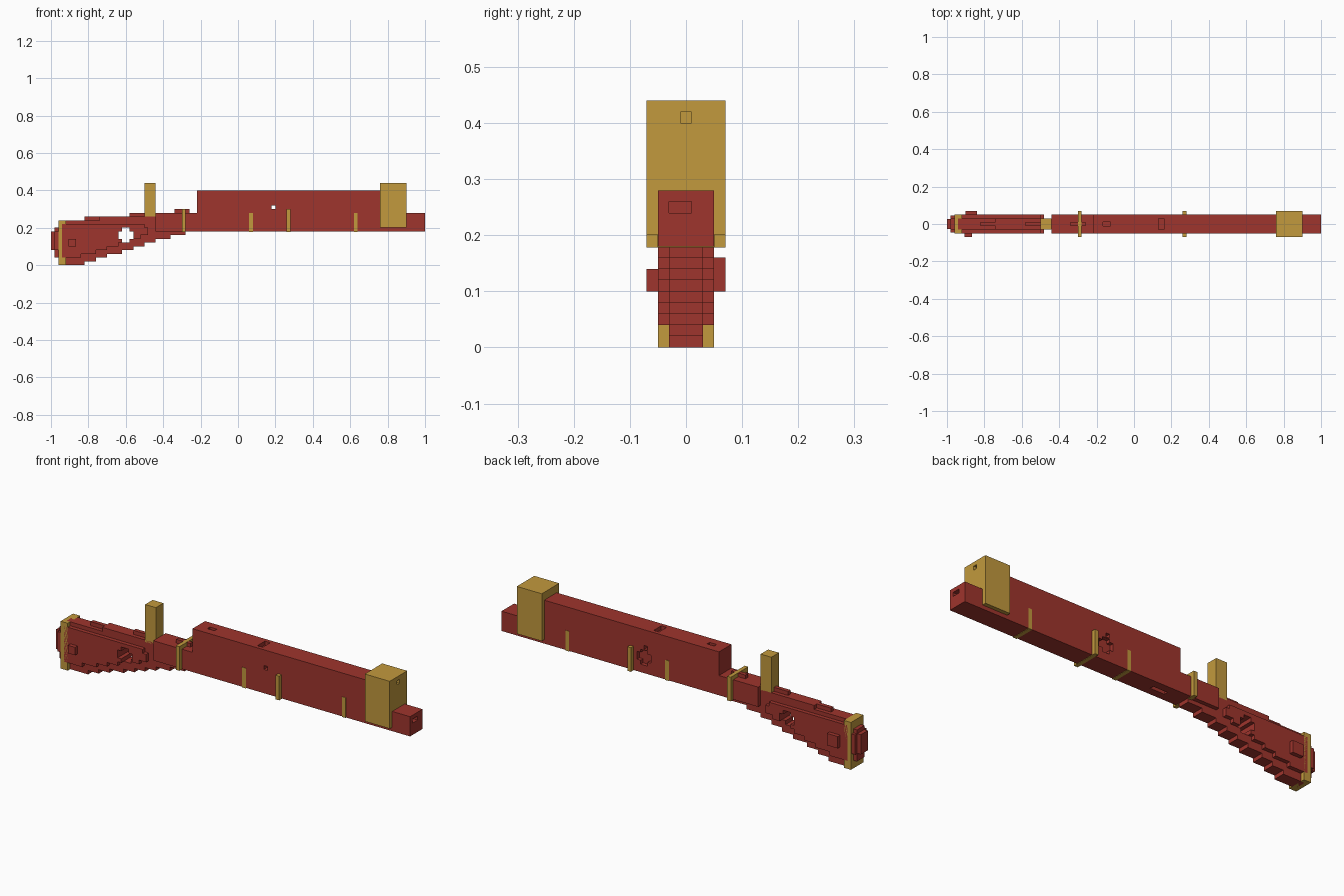
import bpy, bmesh
from mathutils import Vector

cube = bpy.data.objects.get("Cube")
if cube:
    bpy.data.objects.remove(cube, do_unlink=True)


def material(name, rgb):
    m = bpy.data.materials.new(name)
    m.use_nodes = True
    m.diffuse_color = (*rgb, 1)
    bsdf = next(n for n in m.node_tree.nodes if n.type == 'BSDF_PRINCIPLED')
    bsdf.inputs["Base Color"].default_value = (*rgb, 1)
    bsdf.inputs["Roughness"].default_value = 0.8
    return m


RED = material("red wood", (0.345, 0.035, 0.026))
GOLD = material("gold metal", (0.54, 0.32, 0.047))


def prism(name, outline, y0, y1, mat):
    """Extrude an x-z outline from y0 to y1."""
    bm = bmesh.new()
    face = bm.faces.new([bm.verts.new((x, y0, z)) for x, z in outline])
    out = bmesh.ops.extrude_face_region(bm, geom=[face])
    moved = [v for v in out["geom"] if isinstance(v, bmesh.types.BMVert)]
    bmesh.ops.translate(bm, verts=moved, vec=Vector((0, y1 - y0, 0)))
    bmesh.ops.recalc_face_normals(bm, faces=bm.faces)
    mesh = bpy.data.meshes.new(name)
    bm.to_mesh(mesh)
    bm.free()
    mesh.materials.append(mat)
    obj = bpy.data.objects.new(name, mesh)
    bpy.context.collection.objects.link(obj)
    return obj


def box(name, x0, x1, y0, y1, z0, z1, mat):
    return prism(name, [(x0, z0), (x1, z0), (x1, z1), (x0, z1)], y0, y1, mat)


def cut(obj, x0, x1, y0, y1, z0, z1):
    """Remove a box-shaped hole from a part."""
    tool = box("cutter", x0, x1, y0, y1, z0, z1, RED)
    tool.hide_render = True
    mod = obj.modifiers.new("hole", 'BOOLEAN')
    mod.operation = 'DIFFERENCE'
    mod.solver = 'EXACT'
    mod.object = tool
    bpy.context.view_layer.objects.active = obj
    bpy.ops.object.modifier_apply(modifier=mod.name)
    bpy.data.objects.remove(tool, do_unlink=True)


def stepped(start, z, ends, top):
    """Outline with a staircase underside, closed by the given top corners."""
    points = [(start, z)]
    for x in ends:
        points += [(x, z), (x, z + 0.02)]
        z += 0.02
    return points[:-1] + top


# Body: long lower rail with the tall section above, as one outline
body = prism("body", [(-0.44, 0.18), (1, 0.18), (1, 0.28), (0.84, 0.28),
                      (0.84, 0.40), (-0.22, 0.40), (-0.22, 0.28), (-0.44, 0.28)],
             -0.05, 0.05, RED)
cut(body, -0.165, -0.125, -0.01, 0.01, 0.38, 0.5)    # top slots
cut(body, 0.13, 0.16, -0.03, 0.03, 0.38, 0.5)
cut(body, 0.18, 0.20, -0.1, 0.1, 0.30, 0.32)         # pin hole
cut(body, 0.16, 0.24, 0.03, 0.1, 0.24, 0.28)         # rear side recess
cut(body, 0.18, 0.22, 0.03, 0.1, 0.22, 0.295)
cut(body, 0.96, 1.1, -0.03, 0.01, 0.24, 0.26)        # muzzle hole
cut(body, -0.18, -0.10, -0.01, 0.01, 0.1, 0.20)      # underside slot

# Stock: narrow core with a wider, shorter layer around it
core = prism("stock_core", stepped(
    -0.94, 0, (-0.82, -0.76, -0.70, -0.62, -0.56, -0.50, -0.44, -0.36, -0.28),
    [(-0.28, 0.26), (-0.74, 0.26), (-0.74, 0.24), (-0.94, 0.24)]), -0.03, 0.03, RED)
sides = prism("stock_sides", stepped(
    -0.94, 0.04, (-0.84, -0.76, -0.70, -0.64, -0.58, -0.52, -0.48),
    [(-0.48, 0.20), (-0.50, 0.20), (-0.50, 0.22), (-0.94, 0.22)]), -0.05, 0.05, RED)
for part in (core, sides):
    cut(part, -0.62, -0.58, -0.1, 0.1, 0.12, 0.20)
    cut(part, -0.64, -0.56, -0.1, 0.1, 0.14, 0.18)
box("stock_ridge_rear", -0.82, -0.74, -0.01, 0.01, 0.23, 0.26, RED)
box("stock_ridge_front", -0.58, -0.50, -0.01, 0.01, 0.25, 0.28, RED)
box("side_lug_right", -0.905, -0.865, -0.07, -0.04, 0.10, 0.14, RED)
box("side_lug_left", -0.90, -0.84, 0.04, 0.07, 0.10, 0.16, RED)
box("body_ridge", -0.34, -0.26, -0.01, 0.01, 0.27, 0.299, RED)

# Butt: gold plate and stepped red end cap
box("butt_plate", -0.96, -0.92, -0.05, 0.05, 0, 0.24, GOLD)
box("butt_cap_wide", -0.98, -0.95, -0.045, 0.045, 0.08, 0.18, RED)
box("butt_cap_tall", -0.98, -0.95, -0.03, 0.03, 0.04, 0.20, RED)
box("butt_cap_end", -1, -0.95, -0.028, 0.028, 0.08, 0.18, RED)

# Gold fittings
box("rear_sight", -0.50, -0.44, -0.03, 0.03, 0.25, 0.44, GOLD)
front = box("front_block", 0.76, 0.90, -0.07, 0.07, 0.20, 0.44, GOLD)
cut(front, 0.88, 1, -0.01, 0.01, 0.40, 0.42)
box("rear_band", -0.30, -0.28, -0.07, 0.07, 0.178, 0.30, GOLD)
box("middle_band_under", 0.26, 0.28, -0.07, 0.07, 0.178, 0.20, GOLD)
for side, s in (("left", 1), ("right", -1)):
    y0, y1 = sorted((s * 0.045, s * 0.07))
    box("middle_band_" + side, 0.26, 0.28, y0, y1, 0.178, 0.30, GOLD)
for name, x in (("inner", 0.06), ("outer", 0.62)):
    box(name + "_inlay", x, x + 0.02, -0.052, 0.052, 0.178, 0.28, GOLD)
